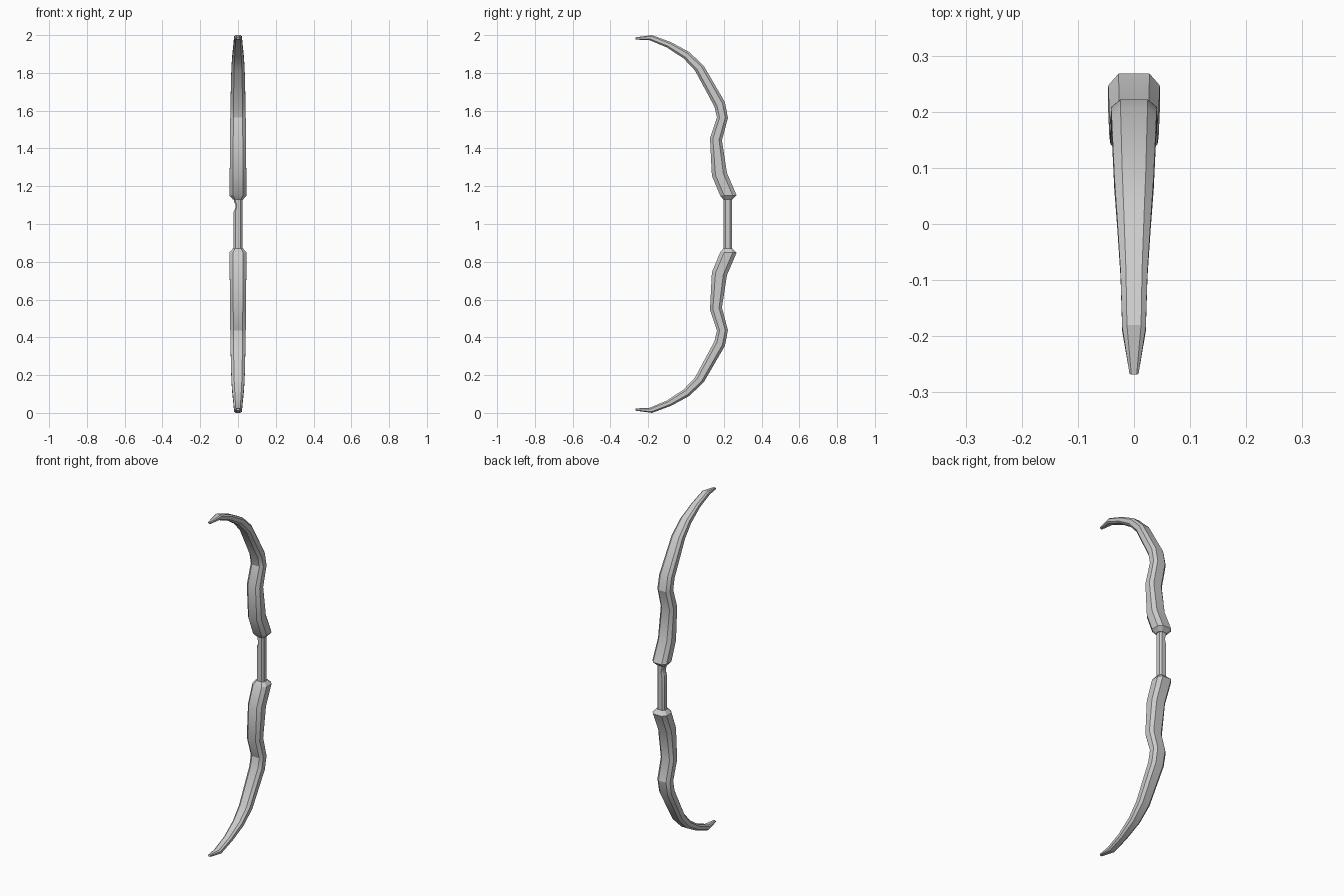
import bpy, bmesh, math

if "Cube" in bpy.data.objects:
    bpy.data.objects.remove(bpy.data.objects["Cube"])


def octagon(outer, inner, half_left, half_right, chamfer=0.24):
    """Chamfered rectangle across x, spanning inner to outer in the yz plane."""
    ring = []
    for fx, t in ((-.6, 1), (.6, 1), (1, 1 - chamfer), (1, chamfer),
                  (.6, 0), (-.6, 0), (-1, chamfer), (-1, 1 - chamfer)):
        x = fx * (half_right if fx > 0 else half_left)
        ring.append((x, inner[0] + (outer[0] - inner[0]) * t,
                     inner[1] + (outer[1] - inner[1]) * t))
    return ring


def loft(name, rings):
    bm = bmesh.new()
    loops = [[bm.verts.new(p) for p in r] for r in rings]
    for a, b in zip(loops, loops[1:]):
        for i in range(8):
            j = (i + 1) % 8
            bm.faces.new((a[i], a[j], b[j], b[i]))
    bm.faces.new(loops[0])
    bm.faces.new(loops[-1])
    bmesh.ops.recalc_face_normals(bm, faces=bm.faces)
    mesh = bpy.data.meshes.new(name)
    bm.to_mesh(mesh)
    bm.free()
    obj = bpy.data.objects.new(name, mesh)
    bpy.context.collection.objects.link(obj)
    bpy.ops.object.select_all(action='DESELECT')
    obj.select_set(True)
    bpy.context.view_layer.objects.active = obj
    bpy.ops.object.shade_smooth_by_angle(angle=math.radians(25))
    return obj


# Limb stations from tip to grip: outer y, z, inner y, z, half width
stations = [
    (-.268, 1.988, -.266, 1.976, .008),
    (-.180, 2.000, -.195, 1.974, .021),
    (-.080, 1.963, -.100, 1.934, .024),
    (.018, 1.910, -.012, 1.876, .030),
    (.095, 1.836, .048, 1.812, .035),
    (.206, 1.645, .150, 1.622, .040),
    (.222, 1.562, .164, 1.565, .041),
    (.190, 1.443, .127, 1.453, .042),
    (.217, 1.270, .137, 1.256, .044),
    (.268, 1.152, .180, 1.152, .046),
    (.245, 1.130, .197, 1.130, .027),
]

# Upper limb and its mirror image below
for name, s in (("upper_limb", 1), ("lower_limb", -1)):
    loft(name, [octagon((oy, 1 + s * (oz - 1)), (iy, 1 + s * (iz - 1)), w, w)
                for oy, oz, iy, iz, w in stations])

# Grip with a small arrow rest notch on the left side
grip = [(.868, .023), (1.065, .023), (1.085, .014), (1.105, .014), (1.115, .020), (1.132, .020)]
loft("grip", [octagon((.243, z), (.199, z), left, .023) for z, left in grip])
